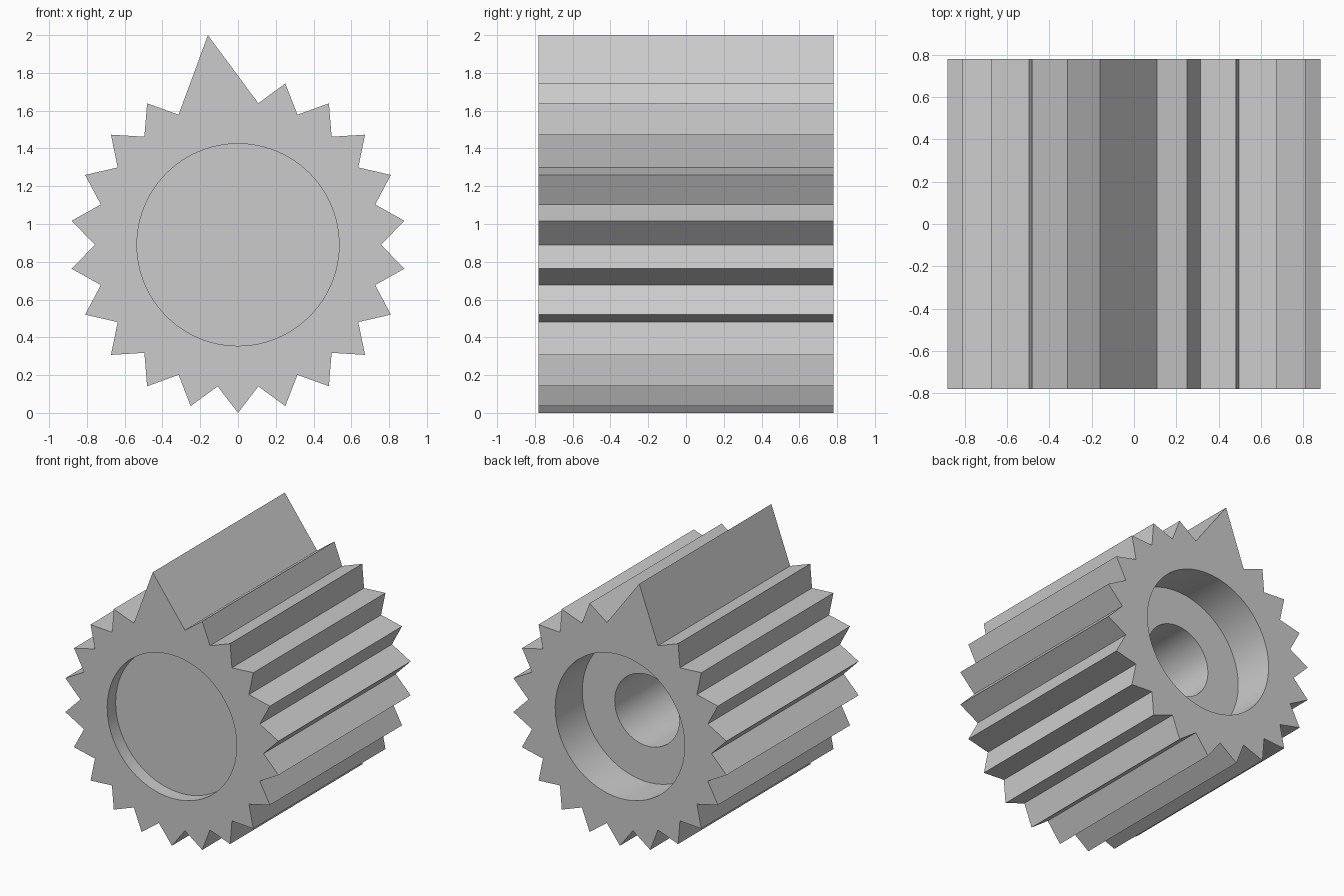
import bpy, bmesh, math

if "Cube" in bpy.data.objects:
    bpy.data.objects.remove(bpy.data.objects["Cube"])

TEETH = 22
TIP, ROOT, BIG_TIP = 0.89, 0.757, 1.121
AXIS_Z = 0.89
HALF = 0.78

grey = bpy.data.materials.new("plain grey")
grey.use_nodes = True
grey.diffuse_color = (0.6, 0.6, 0.6, 1)
grey.node_tree.nodes["Principled BSDF"].inputs["Base Color"].default_value = grey.diffuse_color


def prism(name, outline, y0, y1):
    """Closed prism along y from an (x, z) outline around the gear axis."""
    bm = bmesh.new()
    face = bm.faces.new([bm.verts.new((x, y0, z + AXIS_Z)) for x, z in outline])
    side = bmesh.ops.extrude_face_region(bm, geom=[face])["geom"]
    moved = [v for v in side if isinstance(v, bmesh.types.BMVert)]
    bmesh.ops.translate(bm, verts=moved, vec=(0, y1 - y0, 0))
    bmesh.ops.recalc_face_normals(bm, faces=bm.faces)
    mesh = bpy.data.meshes.new(name)
    bm.to_mesh(mesh)
    bm.free()
    mesh.materials.append(grey)
    obj = bpy.data.objects.new(name, mesh)
    bpy.context.collection.objects.link(obj)
    return obj


def polar(radius, angle):
    return radius * math.cos(angle), radius * math.sin(angle)


def circle(radius, count=96):
    return [polar(radius, math.tau * i / count) for i in range(count)]


# Toothed outline: one large tooth takes the place of two small ones
step = math.tau / TEETH
big = TEETH // 4
outline = []
for i in range(TEETH):
    if i == big + 1:
        continue
    outline.append(polar(ROOT, i * step))
    if i == big:
        outline.append(polar(BIG_TIP, (i + 1) * step))
    else:
        outline.append(polar(TIP, (i + 0.5) * step))
gear = prism("toothed_wheel", outline, -HALF, HALF)

# Shallow front recess, deep back recess and blind bore
cutters = [
    prism("front_recess_cutter", circle(0.535), -HALF - 0.1, -HALF + 0.1),
    prism("back_recess_cutter", circle(0.535), HALF - 0.32, HALF + 0.1),
    prism("bore_cutter", circle(0.267), -HALF + 0.32, HALF + 0.2),
]
bpy.ops.object.select_all(action="DESELECT")
bpy.context.view_layer.objects.active = gear
gear.select_set(True)
for cutter in cutters:
    cutter.hide_render = True
    mod = gear.modifiers.new(cutter.name, "BOOLEAN")
    mod.operation = "DIFFERENCE"
    mod.solver = "EXACT"
    mod.object = cutter
    bpy.ops.object.modifier_apply(modifier=mod.name)
    bpy.data.objects.remove(cutter)

bpy.ops.object.shade_smooth_by_angle(angle=math.radians(25))
